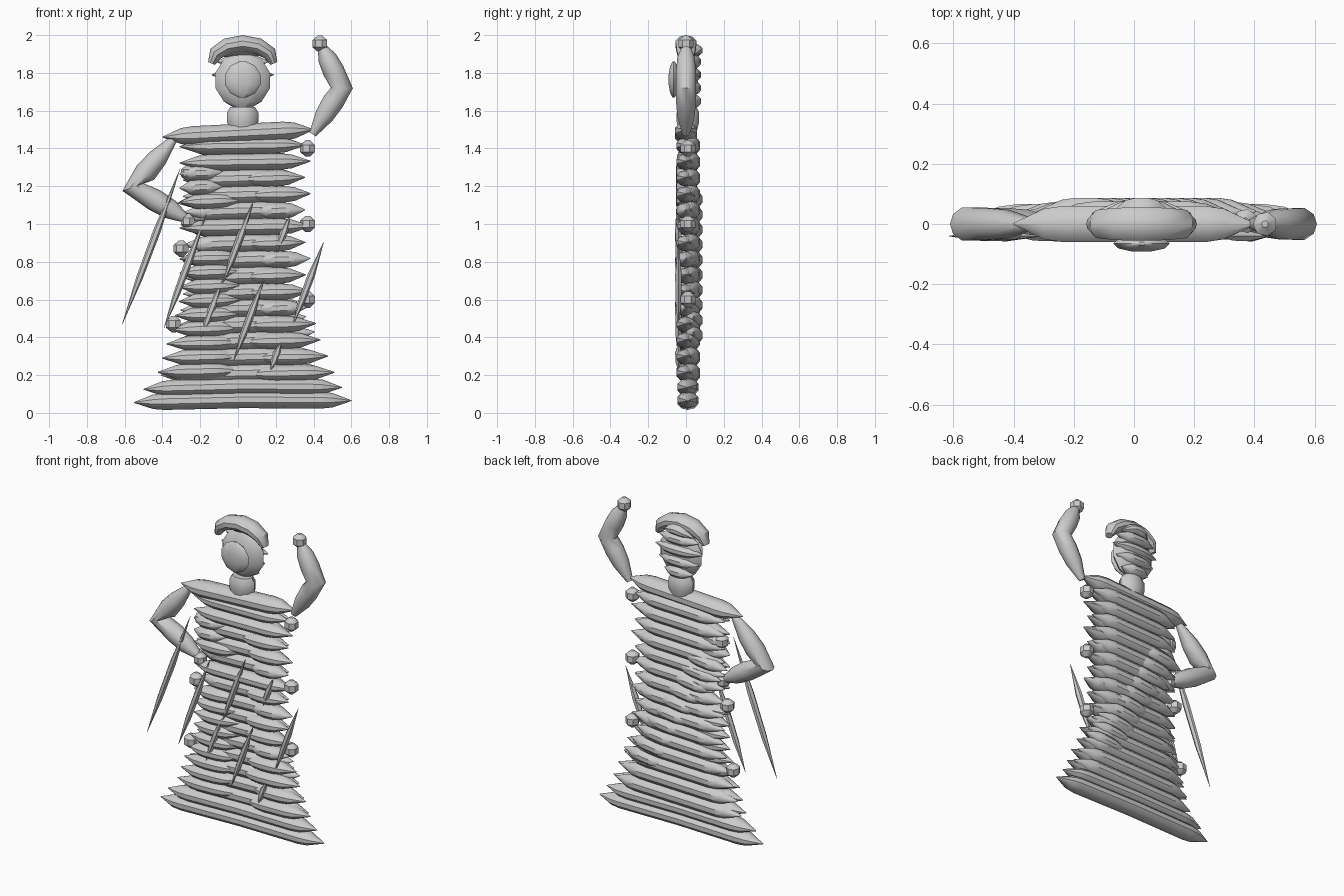
import bpy
from math import sin, cos, tau, pi, radians
from mathutils import Vector

cube = bpy.data.objects.get("Cube")
if cube:
    bpy.data.objects.remove(cube, do_unlink=True)

grey = (0.6, 0.6, 0.6, 1)
stone = bpy.data.materials.new("pale_grey")
stone.use_nodes = True
stone.diffuse_color = grey
stone.node_tree.nodes["Principled BSDF"].inputs["Base Color"].default_value = grey


def tube(name, path, radii, depth=1.0, sides=10):
    """Sweep an oval section along a path lying in a plane of constant y."""
    points = [Vector(point) for point in path]
    last = len(points) - 1
    across = Vector((0, 1, 0))
    verts, faces = [], []
    for ring, (point, radius) in enumerate(zip(points, radii)):
        along = (points[min(ring + 1, last)] - points[max(ring - 1, 0)]).normalized()
        up = along.cross(across)
        for side in range(sides):
            angle = tau * side / sides
            verts.append(point + radius * (cos(angle) * up + depth * sin(angle) * across))
    for ring in range(last):
        start, after = ring * sides, (ring + 1) * sides
        for side in range(sides):
            following = (side + 1) % sides
            faces.append((start + side, start + following, after + following, after + side))
    faces.append(tuple(reversed(range(sides))))
    faces.append(tuple(range(last * sides, (last + 1) * sides)))
    mesh = bpy.data.meshes.new(name)
    mesh.from_pydata(verts, [], faces)
    mesh.materials.append(stone)
    part = bpy.data.objects.new(name, mesh)
    bpy.context.collection.objects.link(part)
    bpy.ops.object.select_all(action='DESELECT')
    part.select_set(True)
    bpy.context.view_layer.objects.active = part
    bpy.ops.object.shade_smooth_by_angle(angle=radians(38))


def spindle(name, left, right, height, y=0.0, radius=0.043, depth=1.25, rise=0.01, bow=0.0):
    """Horizontal strand with pointed ends, rising towards its right end."""
    taper = min(0.1 / (right - left), 0.25)
    stops = (0, taper, taper * 1.6, 0.5, 1 - taper * 1.6, 1 - taper, 1)
    path = [(left + (right - left) * stop, y,
             height + rise * (stop - 0.5) + bow * sin(pi * stop)) for stop in stops]
    swell = (0.05, 0.85, 1, 1, 1, 0.85, 0.05)
    tube(name, path, [radius * factor for factor in swell], depth)


def pin(name, x, z, reach):
    """Slanted thin blade centred on x and z."""
    centre = Vector((x, -0.04, z))
    half = Vector((0.35, 0, 0.94)) * reach
    stops = (-1, -0.4, 0.2, 1)
    tube(name, [centre + half * stop for stop in stops],
         [0.02 * (1.04 - stop * stop) for stop in stops], sides=6)


def ball(name, x, z, radius, y=0.0, depth=1.0, rings=4, sides=7):
    """Faceted ball; depth flattens it from front to back."""
    angles = [pi * (ring + 0.3) / (rings - 0.4) for ring in range(rings)]
    tube(name, [(x, y, z - radius * cos(angle)) for angle in angles],
         [radius * sin(angle) for angle in angles], depth, sides)


def limb(name, shoulder, elbow, wrist, width):
    """Bent arm that swells between shoulder and wrist."""
    shoulder, elbow, wrist = (Vector((x, 0, z)) for x, z in (shoulder, elbow, wrist))
    stops = (0, 0.4, 0.7, 1)
    path = [shoulder.lerp(elbow, stop) for stop in stops]
    path += [elbow.lerp(wrist, stop) for stop in stops[1:]]
    last = len(path) - 1
    radii = [width * (1 - 0.65 * abs(2 * ring / last - 1) ** 4) for ring in range(len(path))]
    tube(name, path, radii, 0.95)


def left_edge(z):
    return -0.31 - 0.3 * max(0, 0.6 - z)


def right_edge(z):
    return 0.37 + 0.4 * max(0, 0.56 - z)


# Hem, border and shoulders
spindle("hem", -0.55, 0.6, 0.06, 0.01, 0.045, 1.3, bow=0.01)
spindle("lower_border", -0.5, 0.55, 0.13, 0.01, 0.045, 1.3, bow=0.01)
spindle("shoulders", -0.4, 0.4, 1.48, radius=0.05, rise=0.04)

# Robe rows: full strands behind, folds from both edges in front
rows = 15
for row in range(rows):
    z = 0.21 + 0.086 * row
    spindle("back_strand", left_edge(z) + 0.02, right_edge(z) - 0.03, z, 0.025, 0.048, 1.1, 0.02)
    whole = row in (9, rows - 2, rows - 1)
    seam = left_edge(z) if whole else 0.04 + 0.04 * sin(2 * row)
    spindle("right_fold", seam, right_edge(z) + 0.015 * sin(3 * row), z)
    z = 0.22 + 0.075 * row
    if row not in (9, 10, 11):
        end = -0.08 if row > 12 else 0.02
        spindle("left_fold", left_edge(z), end, z)

# Diagonal sash of short folds across the back
for row in range(10):
    x = 0.045 * row - 0.17
    spindle("sash_fold", x - 0.15, x + 0.17, 1.13 - 0.08 * row, 0.042, rise=0.04, depth=1.1)

# Neck, head and hair, all on the same axis
axis = 0.025
tube("neck", [(axis, 0.01, z) for z in (1.5, 1.54, 1.59, 1.62)],
     [0.07, 0.083, 0.083, 0.065], 0.75)
ball("head_core", axis, 1.76, 0.15, 0.015, 0.35, 6, 10)
for row, half in enumerate((0.1, 0.14, 0.165, 0.14)):
    spindle("hair_strand", axis - half, axis + half, 1.65 + 0.07 * row, 0.035, 0.038, rise=0)
spindle("hair_crown", axis - 0.1, axis + 0.1, 1.89, 0.035, 0.036, 1.5, bow=0.03)
ball("face", axis, 1.765, 0.098, -0.065, 0.3, 6, 10)

# Headband arching over the brow
arc = [pi * (1 - step / 6) for step in range(7)]
tube("headband", [(axis + 0.165 * cos(angle), 0, 1.85 + 0.105 * sin(angle)) for angle in arc],
     [0.02 + 0.025 * sin(angle) ** 0.5 if sin(angle) > 0.01 else 0.02 for angle in arc], 1.3)

# Arms and hands
limb("right_arm", (-0.34, 1.45), (-0.555, 1.195), (-0.27, 1.025), 0.06)
limb("left_arm", (0.395, 1.475), (0.55, 1.72), (0.44, 1.945), 0.058)
ball("right_hand", -0.265, 1.015, 0.042)
ball("left_hand", 0.435, 1.955, 0.045)

# Long staff and slanted drapery pins
pin("staff", -0.46, 0.88, 0.44)
for x, z, reach in ((-0.28, 0.75, 0.32), (-0.14, 0.55, 0.16), (0, 0.9, 0.23), (0.06, 0.5, 0.23),
                    (0.2, 0.3, 0.08), (0.37, 0.68, 0.24), (0.24, 0.95, 0.1)):
    pin("drapery_pin", x, z, reach)

# Knots along both sides of the robe
for step in range(3):
    ball("left_knot", 0.37, 1.4 - 0.4 * step, 0.045, 0.01)
    ball("right_knot", -0.26 - 0.04 * step, 1.27 - 0.4 * step, 0.045, 0.01)
